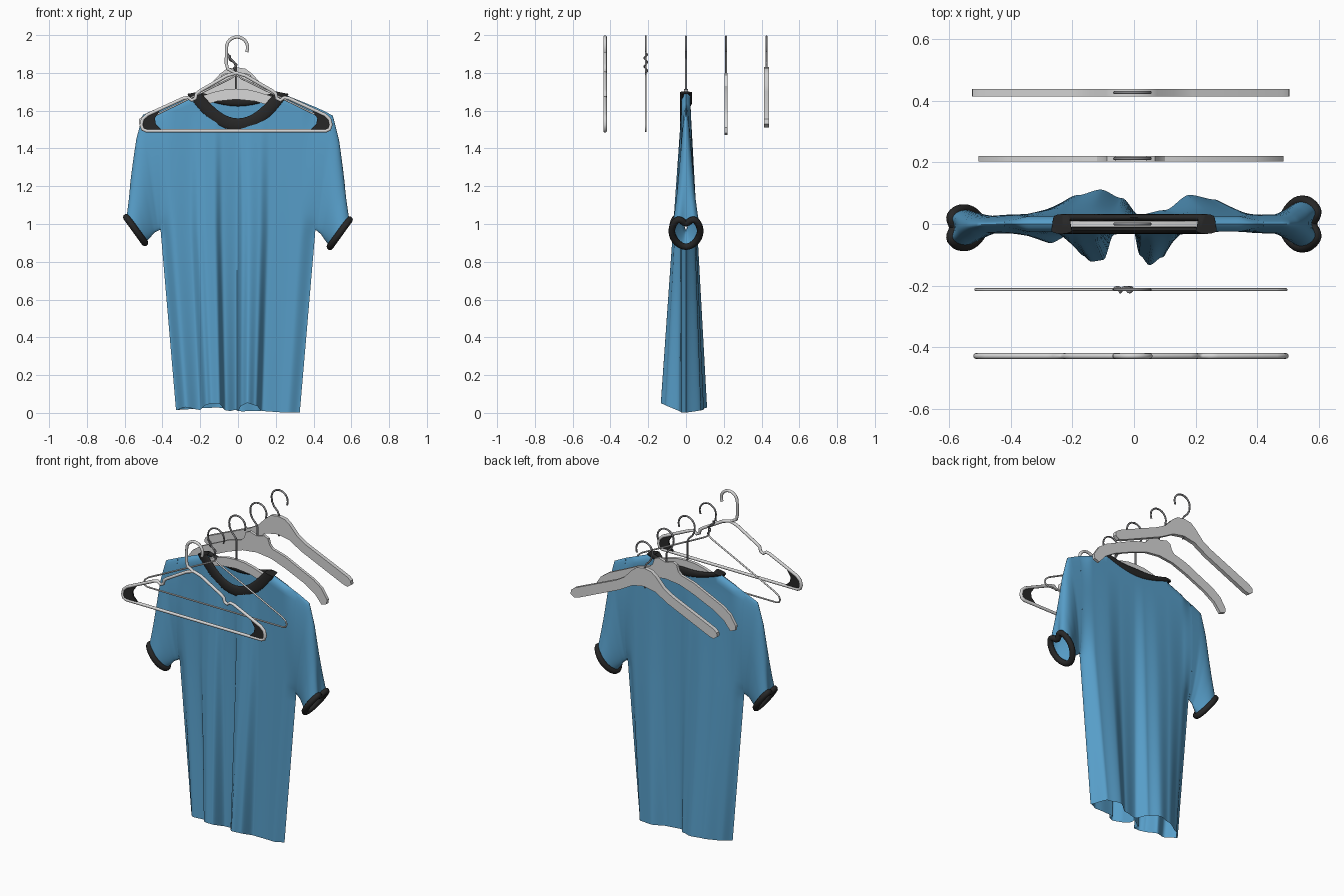
import bpy, bmesh, math
from mathutils import Vector

if "Cube" in bpy.data.objects:
    bpy.data.objects.remove(bpy.data.objects["Cube"])


def mat(name, *c):
    m = bpy.data.materials.new(name)
    m.diffuse_color = (*c, 1)
    m.use_nodes = True
    m.node_tree.nodes["Principled BSDF"].inputs["Base Color"].default_value = m.diffuse_color
    return m


BLUE = mat("blue_cotton", 0.095, 0.34, 0.58)
BLACK = mat("black_trim", 0.02, 0.02, 0.02)
GREY = mat("light_grey", 0.68, 0.68, 0.68)
METAL = mat("hook_metal", 0.24, 0.24, 0.25)


def interp(keys, t, smooth=False):
    """Piecewise interpolation through (t, value...) keys."""
    for a, b in zip(keys, keys[1:]):
        if t <= b[0]:
            f = max(0, (t - a[0]) / (b[0] - a[0]))
            if smooth:
                f = f * f * (3 - 2 * f)
            r = [p + (q - p) * f for p, q in zip(a[1:], b[1:])]
            return r[0] if len(r) == 1 else r
    return keys[-1][1] if len(keys[-1]) == 2 else list(keys[-1][1:])


def finish(name, bm, m, angle=50):
    bmesh.ops.remove_doubles(bm, verts=bm.verts, dist=0.0003)
    bmesh.ops.recalc_face_normals(bm, faces=bm.faces)
    me = bpy.data.meshes.new(name)
    bm.to_mesh(me)
    bm.free()
    ob = bpy.data.objects.new(name, me)
    bpy.context.collection.objects.link(ob)
    me.materials.append(m)
    bpy.ops.object.select_all(action='DESELECT')
    ob.select_set(True)
    bpy.context.view_layer.objects.active = ob
    bpy.ops.object.shade_smooth_by_angle(angle=math.radians(angle))
    return ob


def grid(bm, rows, closed=False):
    """Skin a list of point rows with quads."""
    vs = [[bm.verts.new(p) for p in r] for r in rows]
    n = len(vs[0])
    for a, b in zip(vs, vs[1:]):
        for i in range(n if closed else n - 1):
            j = (i + 1) % n
            bm.faces.new((a[i], a[j], b[j], b[i]))


def tube(name, pts, r, m, closed=False, res=3):
    cu = bpy.data.curves.new(name, 'CURVE')
    cu.dimensions = '3D'
    cu.bevel_depth, cu.bevel_resolution, cu.use_fill_caps = r, res, True
    sp = cu.splines.new('POLY')
    sp.points.add(len(pts) - 1)
    for q, p in zip(sp.points, pts):
        q.co = (*p, 1)
    sp.use_cyclic_u = closed
    sp.use_smooth = True
    cu.materials.append(m)
    ob = bpy.data.objects.new(name, cu)
    bpy.context.collection.objects.link(ob)
    bpy.ops.object.select_all(action='DESELECT')
    ob.select_set(True)
    bpy.context.view_layer.objects.active = ob
    bpy.ops.object.convert(target='MESH')
    return ob


def plate(name, outline, y, thick, m):
    """Extrude an xz outline along y."""
    bm = bmesh.new()
    f = bm.faces.new([bm.verts.new((x, y - thick / 2, z)) for x, z in outline])
    ext = bmesh.ops.extrude_face_region(bm, geom=[f])
    for v in ext['geom']:
        if isinstance(v, bmesh.types.BMVert):
            v.co.y += thick
    return finish(name, bm, m, 30)


def mirrored(half):
    """Complete a right half (x >= 0) outline about the hanger centre line."""
    left = [(-x, z) for x, z in reversed(half) if x > 0]
    return [(x - 0.01, z) for x, z in list(half) + left]


# ---- shirt body: front and back sheets with folds growing to the hem
TOP, PIT, NECK = 1.615, 0.97, 0.235
FRONT = [(-1, 0), (-.85, -.04), (-.62, -.01), (-.5, -.08), (-.42, -.1), (-.3, -.095),
         (-.2, -.01), (-.02, .02), (.06, -.08), (.15, -.112), (.28, -.085), (.4, -.01),
         (.7, 0), (1, 0)]
BACK = [(-1, 0), (-.85, .025), (-.55, .07), (-.33, .088), (-.12, .06), (.05, .005),
        (.3, .02), (.55, .07), (.8, .055), (1, 0)]


def half_width(z):
    return interp([(0, .327), (PIT, .41), (TOP, .42)], z)


def seam(s, h):
    return h * math.sqrt(max(0, math.sin(math.pi * min(1, max(0, s)))))


def neck_z(x, side):
    k = (x / NECK) ** 2
    return 1.52 + 0.17 * k if side < 0 else 1.645 + 0.045 * k


bm = bmesh.new()
for side, keys in ((-1, FRONT), (1, BACK)):
    rows = []
    for j in range(41):
        v = 1 - (1 - j / 40) ** 1.5
        row = []
        for i in range(121):
            u = -1 + i / 60
            xt = abs(u) * 0.42
            in_neck = xt < NECK
            top = neck_z(xt, side) if in_neck else 1.69 - (1.69 - TOP) * (xt - NECK) / (0.42 - NECK)
            fold = interp(keys, u, True)
            hem = 0.008 - 0.007 * u + (0.4 if side < 0 else 0.2) * abs(fold)
            z = hem + v * (top - hem)
            k = max(0, (abs(u) - .8) / .2)
            d = .025 + (seam((z - PIT) / (TOP - PIT), .03) - .025) * k * k * (3 - 2 * k)
            if not in_neck:
                d *= math.sqrt(min(1, max(0, top - z) / .03))
            y = side * d + fold * max(0, 1 - z / 1.6)
            row.append((u * half_width(z), y, z))
        rows.append(row)
    grid(bm, rows)
finish("shirt_body", bm, BLUE)

# ---- sleeves with ribbed cuffs: (t, top x, top z, bottom x, bottom z, half thickness)
SLEEVE = [(0, .42, TOP, .41, .97, .03), (.2, .502, 1.575, .42, .962, .03),
          (.45, .538, 1.45, .44, .945, .04), (.7, .575, 1.24, .46, .915, .055),
          (1, .606, 1.045, .487, .88, .075)]
for sx, label in ((-1, "left"), (1, "right")):
    rows = []
    for j in range(21):
        t = j / 20
        tx, tz, bx, bz, h = interp(SLEEVE, t)
        h *= 1 if sx > 0 else 1 - 0.22 * t
        ring = []
        for i in range(40):
            a = math.tau * i / 40
            s = .5 - .5 * math.cos(a)
            y = seam(s, h) * (1 if math.sin(a) >= 0 else -1)
            if s > .5:  # pinch the upper edge into two lobes
                s -= .25 * t ** 3 * math.exp(-(y / .03) ** 2)
            lift = .02 * t if sx < 0 else 0
            x = bx + (tx - bx) * s if t > 0 else half_width(bz + (tz - bz) * s)
            ring.append((sx * x - (.006 * t if sx < 0 else 0), y - (.012 * t if sx < 0 else 0),
                         bz + (tz - bz) * s + lift))
        rows.append(ring)
    bm = bmesh.new()
    grid(bm, rows, closed=True)
    finish(label + "_sleeve", bm, BLUE, 70)
    tube(label + "_cuff", rows[-1], .018, BLACK, closed=True)

# ---- collar: flattened band swept round the neck opening
path = []
for side in (-1, 1):
    for i in range(25):
        x = side * NECK * math.cos(math.pi * i / 24)
        path.append(Vector((x, side * .021, neck_z(x, side) + .005)))
rows = []
for p in path + path[:1]:
    n = Vector((-p.x, 0, 1.74 - p.z)).normalized()
    w = .034 if p.y < 0 else .027
    rows.append([p + n * w * math.cos(math.tau * k / 12)
                 + Vector((0, .011 * math.sin(math.tau * k / 12), 0)) for k in range(12)])
bm = bmesh.new()
grid(bm, rows, closed=True)
finish("collar", bm, BLACK, 60)


# ---- hooks
def hook(name, y, r, base, m):
    pts = [(-.01, y, base), (-.01, y, 1.835), (-.02, y, 1.855), (-.045, y, 1.88), (-.058, y, 1.905)]
    for i in range(17):
        a = math.radians(180 - 205 * i / 16)
        pts.append((-.005 + .057 * math.cos(a), y, 1.998 - r - .057 + .057 * math.sin(a)))
    tube(name, pts, r, m)


# ---- tubular hanger with notches, dark corner pads
Y1 = -0.428
half = [(0, 1.80), (.05, 1.785), (.19, 1.705), (.21, 1.69), (.215, 1.665), (.235, 1.655),
        (.255, 1.67), (.28, 1.665), (.47, 1.578), (.495, 1.555), (.502, 1.525),
        (.495, 1.502), (.475, 1.493)]
tube("tube_hanger_frame", [(x, Y1, z) for x, z in mirrored(half)], .0095, GREY, closed=True)
pts = [(-.01, Y1, 1.795), (-.03, Y1, 1.808), (-.055, Y1, 1.822), (-.062, Y1, 1.85)]
for i in range(15):
    a = math.radians(180 - 205 * i / 14)
    pts.append((-.005 + .056 * math.cos(a), Y1, 1.934 + .056 * math.sin(a)))
tube("tube_hanger_hook", pts, .009, GREY)
for sx in (-1, 1):
    pad = [(.495, 1.555), (.455, 1.58), (.40, 1.605), (.43, 1.56), (.425, 1.53), (.39, 1.495),
           (.48, 1.495), (.50, 1.52)]
    plate("tube_hanger_pad", [(sx * x - .01, z) for x, z in pad], Y1, .009, BLACK)

# ---- wire hanger with twisted neck
Y2 = -0.213
half = [(0, 1.79), (.03, 1.77), (.47, 1.555), (.495, 1.535), (.503, 1.515), (.495, 1.497), (.475, 1.492)]
tube("wire_hanger_frame", [(x, Y2, z) for x, z in mirrored(half)], .005, GREY, closed=True)
hook("wire_hanger_hook", Y2, .005, 1.785, METAL)
coil = []
for i in range(61):
    t = i / 60
    x, z = interp([(0, -.012, 1.80), (.4, -.015, 1.845), (.7, -.045, 1.88), (1, -.058, 1.905)], t)
    a = t * math.tau * 2.5
    coil.append((x + .008 * math.cos(a), Y2 + .008 * math.sin(a), z))
tube("wire_hanger_twist", coil, .004, METAL)

# ---- three solid hangers: curved one inside the shirt, notched one, straight one
CURVED = [(0, 1.715), (.06, 1.712), (.12, 1.698), (.20, 1.672), (.32, 1.622), (.42, 1.57),
          (.46, 1.535), (.45, 1.515), (.35, 1.56), (.2, 1.62), (.1, 1.65), (0, 1.66)]
NOTCHED = [(0, 1.785), (.05, 1.80), (.078, 1.788), (.09, 1.75), (.11, 1.73), (.14, 1.722),
           (.20, 1.705), (.28, 1.667), (.40, 1.612), (.455, 1.572), (.495, 1.51), (.49, 1.482),
           (.455, 1.47), (.41, 1.525), (.34, 1.57), (.2, 1.632), (.1, 1.668), (0, 1.68)]
STRAIGHT = [(0, 1.83), (.05, 1.822), (.085, 1.795), (.14, 1.735), (.20, 1.70), (.49, 1.574),
            (.513, 1.555), (.515, 1.53), (.49, 1.512), (.46, 1.52), (.17, 1.648), (.08, 1.70), (0, 1.715)]
for name, y, shape, thick in (("curved_hanger", 0.0, CURVED, .02),
                              ("notched_hanger", .212, NOTCHED, .018),
                              ("straight_hanger", .426, STRAIGHT, .025)):
    plate(name, mirrored(shape), y, thick, GREY)
    hook(name + "_hook", y, .0055, 1.70, METAL)
